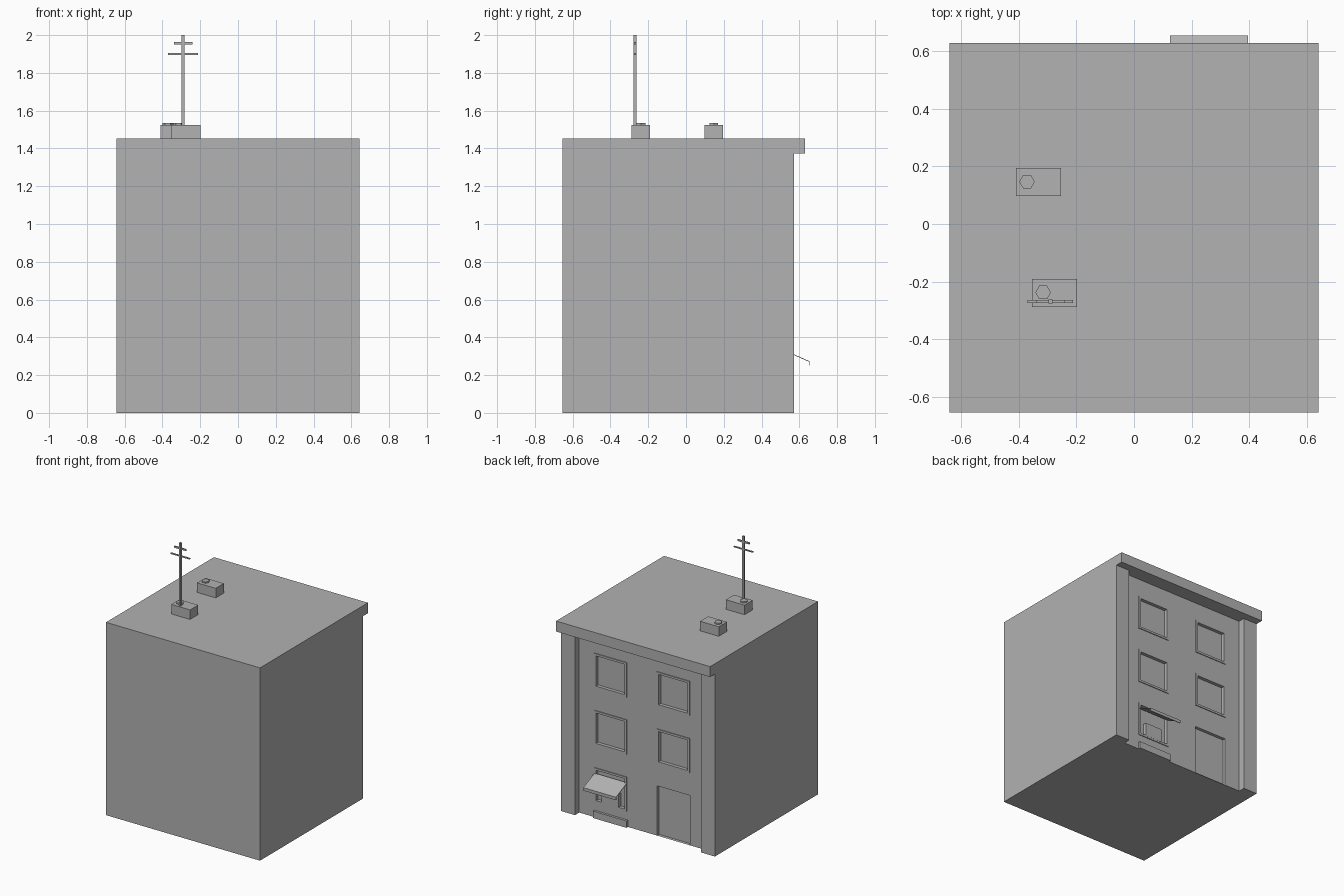
import bpy, bmesh, math
from mathutils import Vector, Matrix

if "Cube" in bpy.data.objects:
    bpy.data.objects.remove(bpy.data.objects["Cube"])

grey = bpy.data.materials.new("plain_grey")
grey.diffuse_color = (0.445, 0.445, 0.445, 1)
grey.use_nodes = True
grey.node_tree.nodes["Principled BSDF"].inputs["Base Color"].default_value = grey.diffuse_color


def finish(name, bm):
    bmesh.ops.recalc_face_normals(bm, faces=bm.faces)
    me = bpy.data.meshes.new(name)
    bm.to_mesh(me)
    bm.free()
    me.materials.append(grey)
    ob = bpy.data.objects.new(name, me)
    bpy.context.collection.objects.link(ob)
    return ob


def add_box(bm, x0, x1, y0, y1, z0, z1):
    m = Matrix.Translation(((x0 + x1) / 2, (y0 + y1) / 2, (z0 + z1) / 2))
    m = m @ Matrix.Diagonal((x1 - x0, y1 - y0, z1 - z0, 1))
    bmesh.ops.create_cube(bm, size=1, matrix=m)


def box(name, *dims):
    bm = bmesh.new()
    add_box(bm, *dims)
    return finish(name, bm)


W, FRONT, WALL, TOP = 0.642, -0.655, 0.522, 1.453
XI, XO = 0.125, 0.397                      # inner and outer edge of the openings
ROWS = [(0.115, 0.375), (0.546, 0.806), (0.977, 1.237)]

# Building body: cut the facade into cells, then push the openings inward
bm = bmesh.new()
add_box(bm, -W, W, FRONT, WALL, 0, TOP)
cuts = [((x, 0, 0), (1, 0, 0)) for x in (-XO, -XI, XI, XO)]
cuts += [((0, 0, z), (0, 0, 1)) for row in ROWS for z in row]
for co, no in cuts:
    bmesh.ops.bisect_plane(bm, geom=bm.verts[:] + bm.edges[:] + bm.faces[:],
                           plane_co=co, plane_no=no)
bm.normal_update()
windows, door = [], []
for f in bm.faces:
    c = f.calc_center_median()
    if f.normal.y > 0.9 and XI < abs(c.x) < XO:
        if c.x < 0 and c.z < ROWS[0][1]:
            door.append(f)
        elif any(a < c.z < b for a, b in ROWS):
            windows.append(f)
bmesh.ops.inset_individual(bm, faces=windows, thickness=0.001, depth=-0.025)
bmesh.ops.inset_region(bm, faces=door, thickness=0.001, depth=-0.022,
                       use_even_offset=True)
bmesh.ops.dissolve_limit(bm, angle_limit=0.01, verts=bm.verts[:], edges=bm.edges[:])
finish("building_body", bm)

# Slim frames around the windows
bm = bmesh.new()
t, y0, y1 = 0.016, WALL - 0.02, WALL + 0.006
for sx in (-1, 1):
    xa, xb = sorted((sx * XI, sx * XO))
    for z0, z1 in ROWS:
        if sx < 0 and z0 == ROWS[0][0]:
            continue                       # the door takes this place
        add_box(bm, xa, xa + t, y0, y1, z0, z1)
        add_box(bm, xb - t, xb, y0, y1, z0, z1)
        add_box(bm, xa + t, xb - t, y0, y1, z0, z0 + t)
        add_box(bm, xa + t, xb - t, y0, y1, z1 - t, z1)
finish("window_frames", bm)

# Corner pilasters and cornice
for side, s in (("left", 1), ("right", -1)):
    xa, xb = sorted((s * 0.525, s * W))
    box("pilaster_" + side, xa, xb, WALL, 0.573, 0, 1.374)
box("cornice", -W, W, WALL, 0.63, 1.374, TOP)

# Shop window: serving panel, step and awning
box("serving_panel", 0.192, 0.335, WALL - 0.02, WALL + 0.007, 0.128, 0.23)
box("shop_step", 0.118, 0.397, WALL, WALL + 0.018, 0, 0.052)
bm = bmesh.new()
profile = [(WALL, 0.332), (0.655, 0.273), (0.655, 0.25), (0.65, 0.25),
           (0.65, 0.271), (WALL, 0.328)]
face = bm.faces.new([bm.verts.new((XI, y, z)) for y, z in profile])
ext = bmesh.ops.extrude_face_region(bm, geom=[face])
bmesh.ops.translate(bm, vec=(XO - XI, 0, 0),
                    verts=[v for v in ext["geom"] if isinstance(v, bmesh.types.BMVert)])
finish("awning", bm)

# Roof units with hexagonal caps
units = [("back", -0.41, 0.098, -0.372, 0.147), ("front", -0.354, -0.288, -0.316, -0.238)]
for name, x, y, cx, cy in units:
    box("roof_unit_" + name, x, x + 0.156, y, y + 0.097, TOP, 1.525)
    bm = bmesh.new()
    bmesh.ops.create_cone(bm, cap_ends=True, segments=6, radius1=0.027, radius2=0.027,
                          depth=0.01, matrix=Matrix.Translation((cx, cy, 1.53))
                          @ Matrix.Rotation(math.pi / 2, 4, 'Z'))
    # Turn the hexagon so that two corners lie along x
    if max(v.co.x for v in bm.verts) - cx < 0.026:
        bmesh.ops.rotate(bm, verts=bm.verts, cent=(cx, cy, 1.53),
                         matrix=Matrix.Rotation(math.pi / 6, 3, 'Z'))
    finish("roof_cap_" + name, bm)

# Antenna mast with two crossbars
AX, AY = -0.291, -0.27
box("antenna_mast", AX - 0.007, AX + 0.007, AY - 0.007, AY + 0.007, 1.52, 2.0)
for name, half, z, h in (("upper", 0.049, 1.957, 0.006), ("lower", 0.079, 1.9, 0.004)):
    box("antenna_bar_" + name, AX - half, AX + half, AY - 0.005, AY + 0.005, z - h, z + h)
